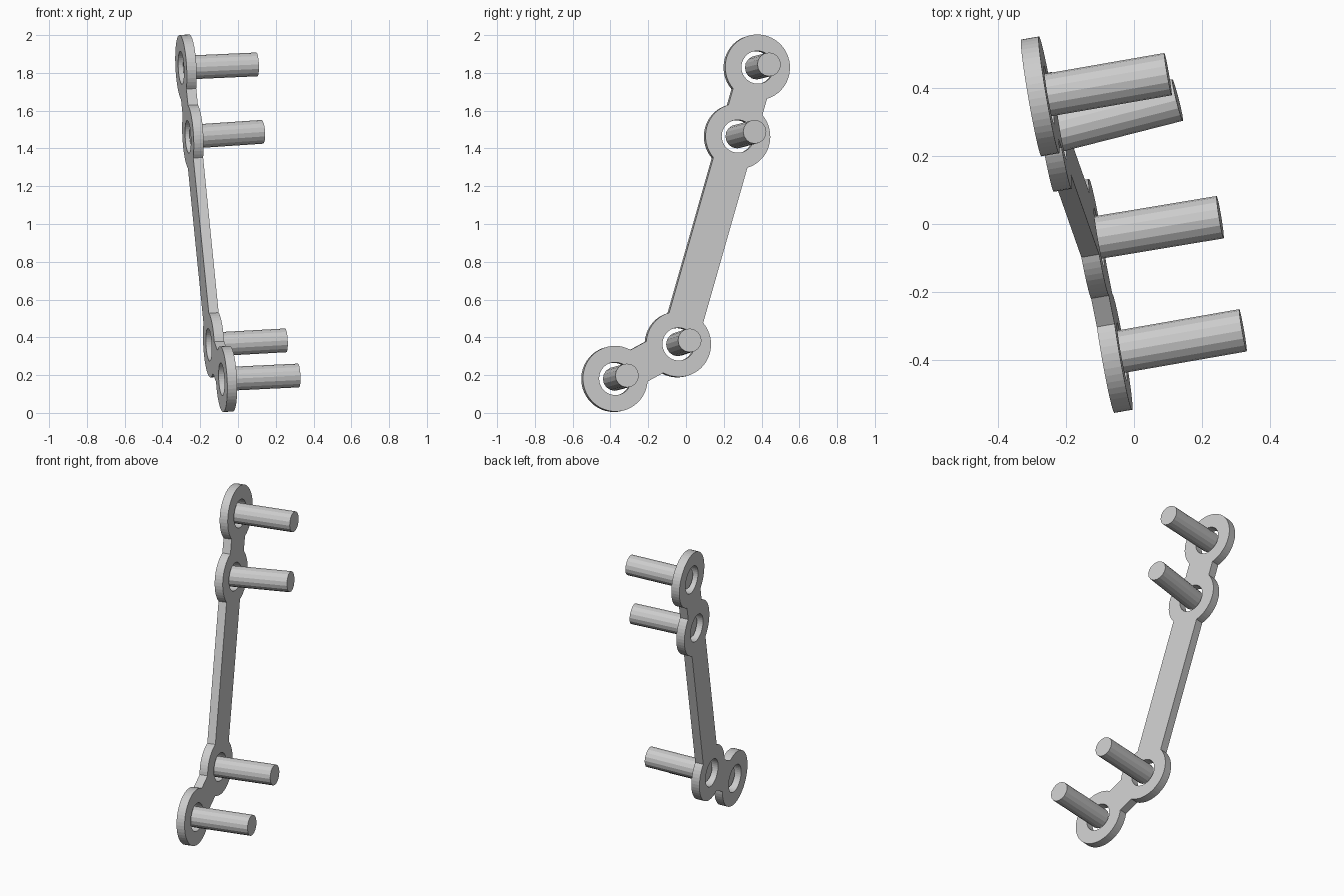
import bpy
from math import asin, atan2, cos, sin, pi
from mathutils import Matrix, Vector

cube = bpy.data.objects.get("Cube")
if cube:
    bpy.data.objects.remove(cube, do_unlink=True)

RING_R, HOLE_R, BAR_W, THICK = 0.174, 0.087, 0.19, 0.053
PIN_R, PIN_SIDES = 0.063, 16

# Ring centres, bottom to top, and the far end of each pin
centres = [Vector(c) for c in (
    (-0.057, -0.378, 0.18), (-0.127, -0.043, 0.363),
    (-0.241, 0.27, 1.463), (-0.279, 0.374, 1.828))]
pin_ends = [Vector(c) for c in (
    (0.32, -0.312, 0.198), (0.253, 0.02, 0.384),
    (0.128, 0.364, 1.488), (0.1, 0.44, 1.845))]

# Tilted plane of the plate
normal = Vector((0.983, 0.17, 0.05)).normalized()
side = Vector((0, 0, 1)).cross(normal).normalized()
up = normal.cross(side)
frame = Matrix((side, up, normal)).transposed().to_4x4()
frame.translation = sum(centres, Vector()) / len(centres)
flat = [(frame.inverted() @ c).to_2d() for c in centres]


def arc(centre, radius, start, end, steps):
    return [centre + radius * Vector((cos(a), sin(a)))
            for a in (start + (end - start) * i / steps for i in range(steps + 1))]


def plate_outline():
    """Walk up one side of the chain of rings and back down the other."""
    walk = [0, 1, 2, 3, 2, 1]
    gap = asin(BAR_W / 2 / RING_R)
    points = []
    for i, ring in enumerate(walk):
        here = flat[ring]
        back = flat[walk[i - 1]] - here
        ahead = flat[walk[(i + 1) % len(walk)]] - here
        start = atan2(back.y, back.x) + gap
        end = atan2(ahead.y, ahead.x) - gap
        while end <= start:
            end += 2 * pi
        points += arc(here, RING_R, start, end, max(4, round((end - start) * 8)))
    return points


def add_spline(curve, points):
    spline = curve.splines.new("POLY")
    spline.points.add(len(points) - 1)
    for point, co in zip(spline.points, points):
        point.co = (co.x, co.y, 0, 1)
    spline.use_cyclic_u = True


# Plate: four pierced rings joined by straight bars
curve = bpy.data.curves.new("plate", "CURVE")
curve.dimensions = "2D"
curve.fill_mode = "BOTH"
curve.extrude = THICK / 2
add_spline(curve, plate_outline())
for c in flat:
    add_spline(curve, arc(c, HOLE_R, 0, 2 * pi, 40)[:-1])
plate = bpy.data.objects.new("plate", curve)
plate.matrix_world = frame
bpy.context.collection.objects.link(plate)
bpy.ops.object.select_all(action="DESELECT")
plate.select_set(True)
bpy.context.view_layer.objects.active = plate
bpy.ops.object.convert(target="MESH")
bpy.ops.object.shade_flat()

# Pins: plain rods standing out of each hole
names = ("bottom_pin", "lower_pin", "upper_pin", "top_pin")
for name, base, tip in zip(names, centres, pin_ends):
    axis = tip - base
    bpy.ops.mesh.primitive_cylinder_add(
        vertices=PIN_SIDES, radius=PIN_R, depth=axis.length,
        location=(base + tip) / 2,
        rotation=axis.to_track_quat("Z", "Y").to_euler())
    bpy.context.object.name = name
